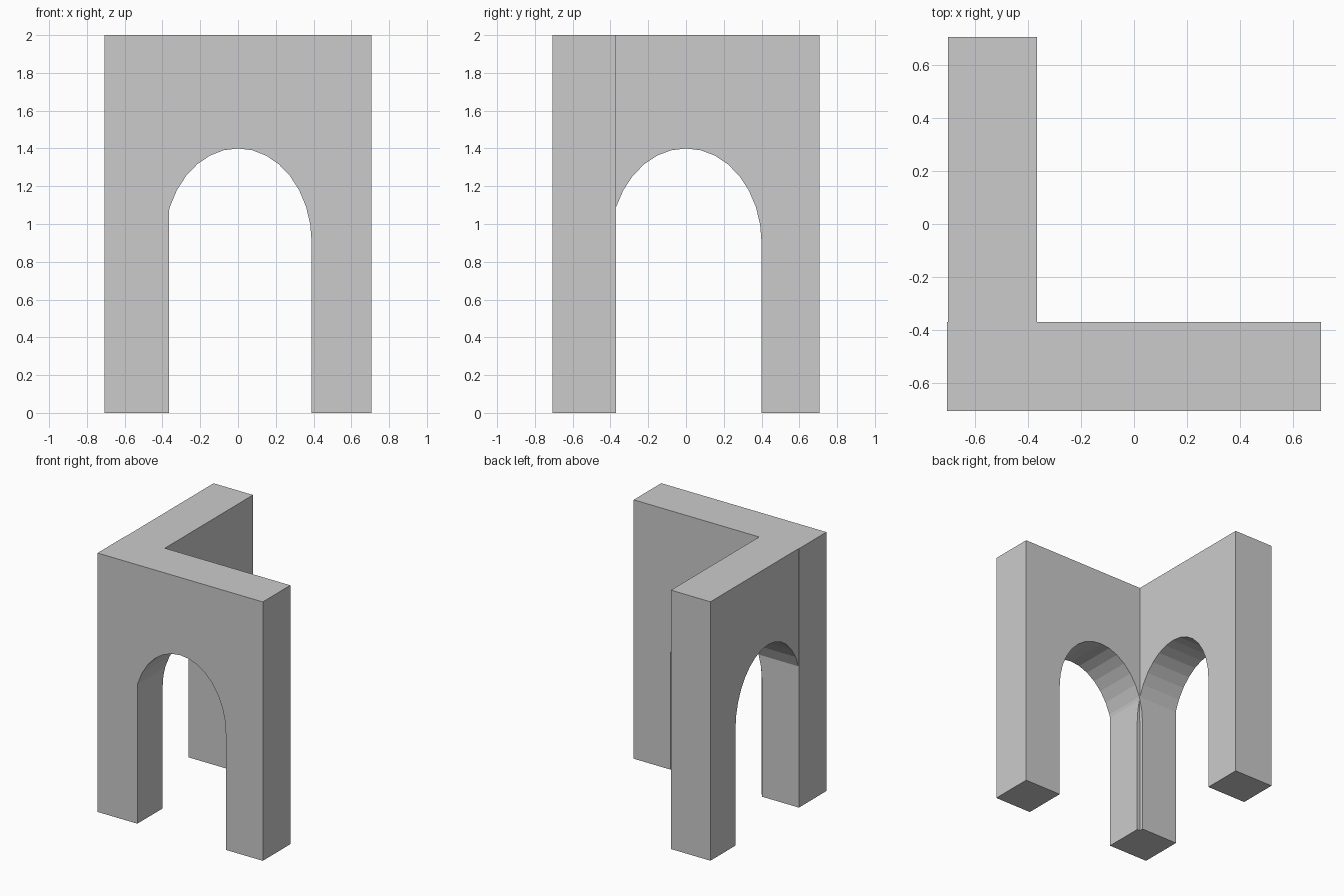
import bpy, bmesh, math

if "Cube" in bpy.data.objects:
    bpy.data.objects.remove(bpy.data.objects["Cube"])

SPRING, RISE, TOP, SEGMENTS = 0.9, 0.5, 2.0, 16


def arched_wall(name, u0, u1, half_width, v0, v1, along_x):
    """Extrude a wall outline with an elliptical arch opening centred on u = 0."""
    outline = [(u0, 0), (u0, TOP), (u1, TOP), (u1, 0), (half_width, 0)]
    for i in range(SEGMENTS + 1):
        a = math.pi * i / SEGMENTS
        outline.append((half_width * math.cos(a), SPRING + RISE * math.sin(a)))
    outline.append((-half_width, 0))

    bm = bmesh.new()
    verts = [bm.verts.new((u, v0, z) if along_x else (v0, u, z)) for u, z in outline]
    face = bm.faces.new(verts)
    extruded = bmesh.ops.extrude_face_region(bm, geom=[face], use_keep_orig=True)
    moved = [g for g in extruded["geom"] if isinstance(g, bmesh.types.BMVert)]
    depth = v1 - v0
    bmesh.ops.translate(bm, verts=moved, vec=(0, depth, 0) if along_x else (depth, 0, 0))
    bmesh.ops.recalc_face_normals(bm, faces=bm.faces[:])
    mesh = bpy.data.meshes.new(name)
    bm.to_mesh(mesh)
    bm.free()
    obj = bpy.data.objects.new(name, mesh)
    bpy.context.collection.objects.link(obj)
    return obj


# Front wall, and side wall sharing the corner pillar
corner_arches = arched_wall("corner_arches", -0.706, 0.706, 0.39, -0.706, -0.37, True)
side_wall = arched_wall("side_wall", -0.706, 0.706, 0.40, -0.703, -0.366, False)

# Merge both walls into one corner piece
union = corner_arches.modifiers.new("join_side_wall", 'BOOLEAN')
union.operation = 'UNION'
union.solver = 'EXACT'
union.object = side_wall
bpy.context.view_layer.objects.active = corner_arches
bpy.ops.object.modifier_apply(modifier=union.name)
bpy.data.objects.remove(side_wall, do_unlink=True)
